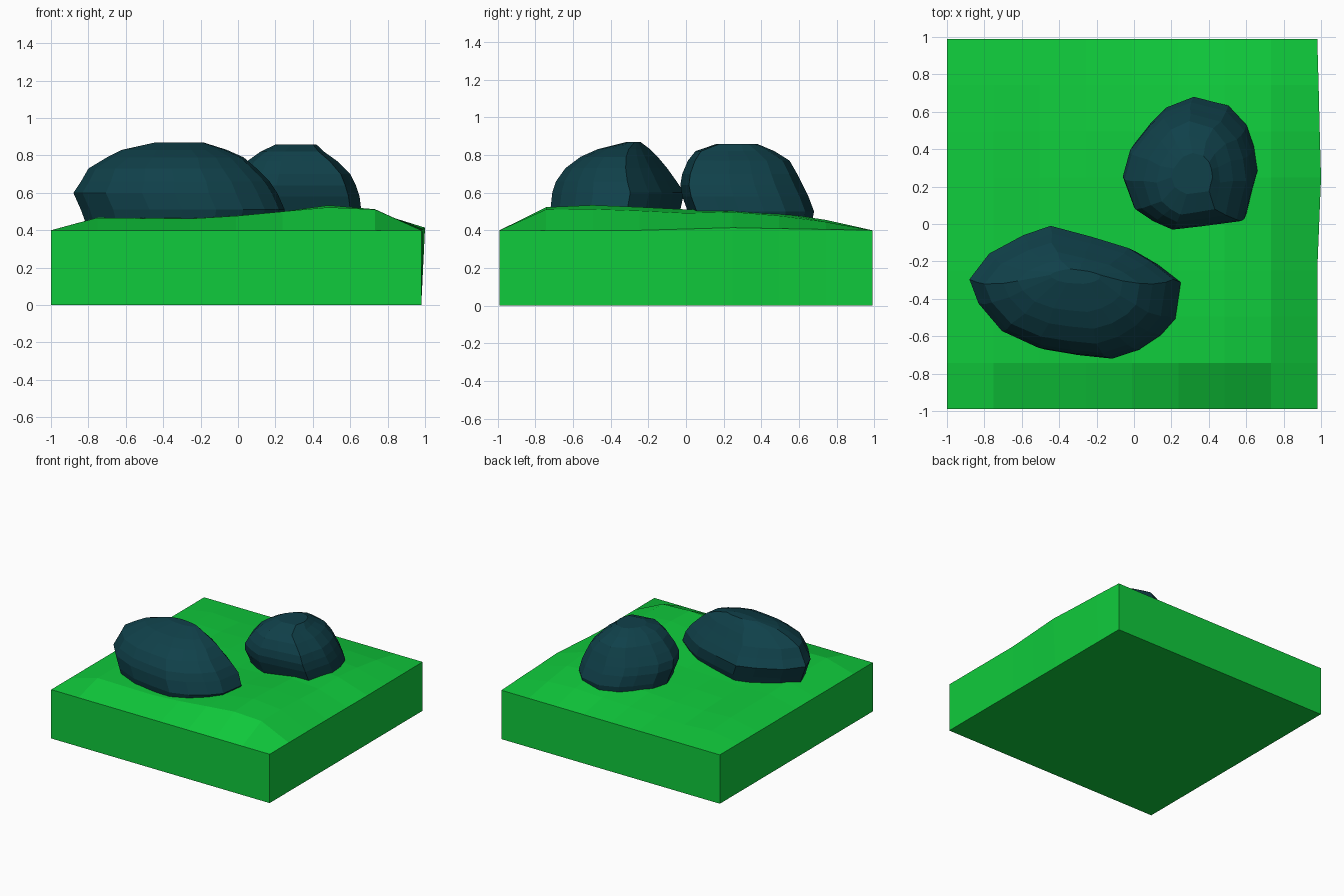
import bpy, bmesh, random

if "Cube" in bpy.data.objects:
    bpy.data.objects.remove(bpy.data.objects["Cube"])

random.seed(4)


def material(name, color):
    m = bpy.data.materials.new(name)
    m.diffuse_color = (*color, 1)
    m.use_nodes = True
    m.node_tree.nodes["Principled BSDF"].inputs["Base Color"].default_value = m.diffuse_color
    return m


def finish(bm, name, mat):
    bmesh.ops.recalc_face_normals(bm, faces=bm.faces)
    me = bpy.data.meshes.new(name)
    bm.to_mesh(me)
    bm.free()
    me.materials.append(mat)
    bpy.context.collection.objects.link(bpy.data.objects.new(name, me))


def rock(name, outline, rings, mat):
    """Loft the plan outline through rings of (z, xmin, xmax, ymin, ymax)."""
    xs, ys = [p[0] for p in outline], [p[1] for p in outline]
    ax, bx, ay, by = min(xs), max(xs), min(ys), max(ys)
    bm = bmesh.new()
    loops = []
    for z, x0, x1, y0, y1 in rings:
        loops.append([bm.verts.new((x0 + (x - ax) / (bx - ax) * (x1 - x0),
                                    y0 + (y - ay) / (by - ay) * (y1 - y0), z))
                      for x, y in outline])
    n = len(outline)
    for lo, hi in zip(loops, loops[1:]):
        for i in range(n):
            j = (i + 1) % n
            bm.faces.new((lo[i], lo[j], hi[j], hi[i]))
    bm.faces.new(loops[0])
    bm.faces.new(loops[-1])
    finish(bm, name, mat)


green = material("grass", (0.005, 0.6, 0.045))
teal = material("stone", (0.005, 0.052, 0.068))

# Ground block: uneven 8 x 8 turf over straight sides
rise_x = [0, .07, .06, .065, .075, .1, .125, .11, 0]
rise_y = [0, 1, 1.03, .98, .85, .85, .75, .45, 0]
bulge = {4: .01, 5: .02, 6: .013, 7: .007}
N = 8
bm = bmesh.new()
top = {}
for i in range(N + 1):
    for j in range(N + 1):
        x, y = -1 + 1.98 * i / N, -.99 + 1.98 * j / N
        z = .4 + rise_x[i] * rise_y[j]
        if 0 < i < N and 0 < j < N:
            z += random.uniform(-.006, .006)
        if i == N:
            x += bulge.get(j, 0)
            z += bulge.get(j, 0) * .7
        top[i, j] = bm.verts.new((x, y, z))
for i in range(N):
    for j in range(N):
        bm.faces.new((top[i, j], top[i + 1, j], top[i + 1, j + 1], top[i, j + 1]))
rim = ([(i, 0) for i in range(N)] + [(N, j) for j in range(N)]
       + [(i, N) for i in range(N, 0, -1)] + [(0, j) for j in range(N, 0, -1)])
base = [bm.verts.new((-1 + 1.98 * i / N, -.99 + 1.98 * j / N, 0)) for i, j in rim]
for k in range(len(rim)):
    m = (k + 1) % len(rim)
    bm.faces.new((base[k], base[m], top[rim[m]], top[rim[k]]))
bm.faces.new(base)
finish(bm, "grass_block", green)

# Long boulder at the front left
rock("long_boulder",
     [(-.88, -.30), (-.77, -.16), (-.58, -.06), (-.43, -.01), (-.2, -.07), (0, -.13),
      (.12, -.2), (.25, -.30), (.22, -.5), (.14, -.59), (.02, -.67), (-.13, -.72),
      (-.32, -.7), (-.5, -.67), (-.7, -.58), (-.83, -.43)],
     [(.40, -.80, .20, -.69, -.07), (.51, -.84, .25, -.72, -.03),
      (.60, -.88, .21, -.71, -.01), (.66, -.84, .17, -.69, -.05),
      (.73, -.80, .10, -.64, -.10), (.79, -.70, .03, -.56, -.15),
      (.83, -.62, -.06, -.47, -.19), (.868, -.45, -.18, -.32, -.24)], teal)

# Round boulder at the back right
rock("round_boulder",
     [(.31, .68), (.5, .63), (.6, .52), (.64, .4), (.66, .26), (.63, .15), (.6, .02),
      (.38, -.01), (.21, -.03), (.1, .02), (0, .09), (-.06, .26), (-.02, .41),
      (.08, .54), (.16, .62)],
     [(.40, -.02, .63, .05, .66), (.50, -.04, .66, .01, .68),
      (.58, -.06, .65, -.02, .65), (.64, -.05, .63, -.03, .62),
      (.70, -.01, .60, -.02, .59), (.77, .05, .53, .01, .55),
      (.82, .12, .46, .05, .47), (.858, .20, .42, .16, .38)], teal)
